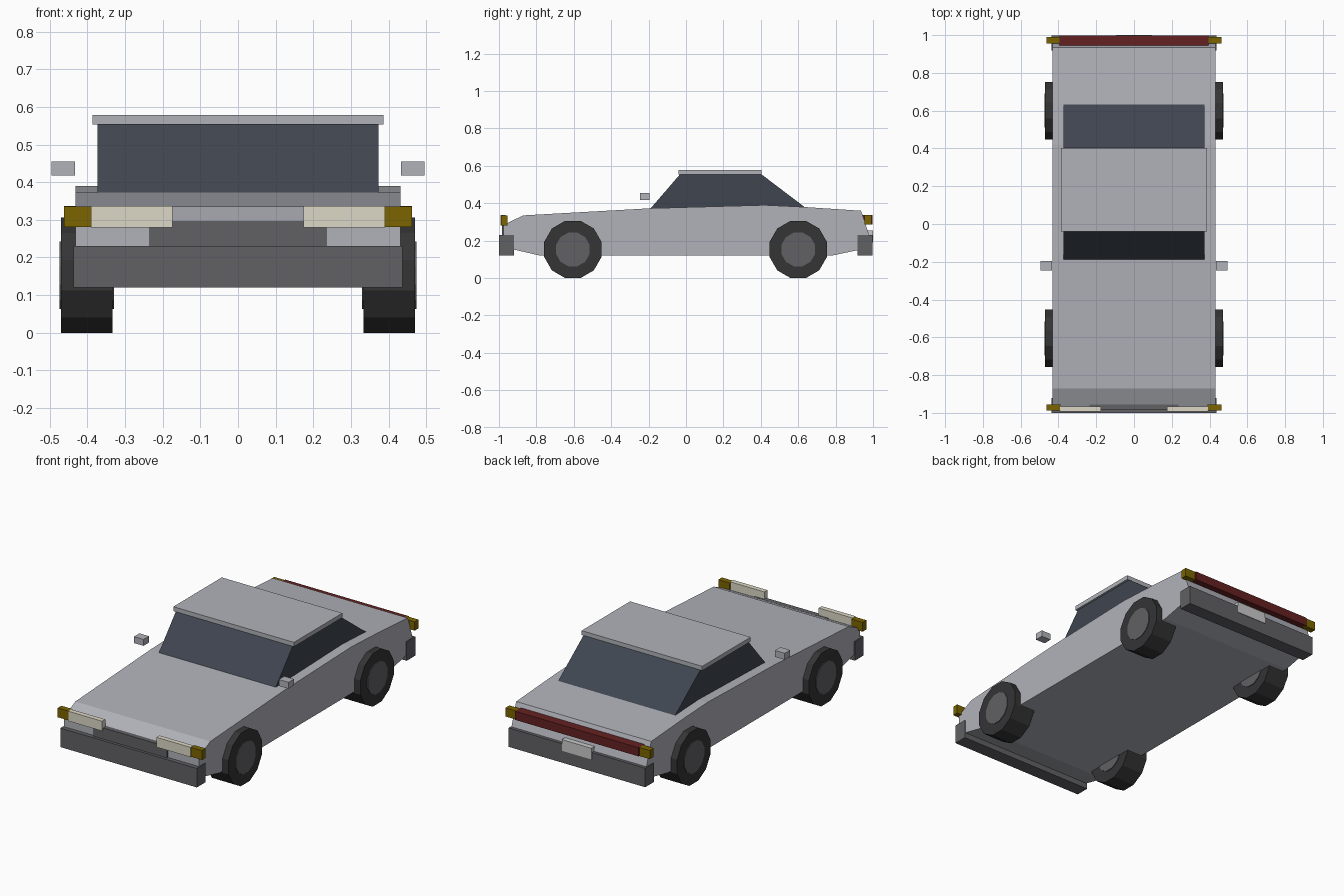
import bpy, bmesh, math
from mathutils import Matrix

if "Cube" in bpy.data.objects:
    bpy.data.objects.remove(bpy.data.objects["Cube"])


def material(name, rgb):
    m = bpy.data.materials.new(name)
    m.diffuse_color = (*rgb, 1)
    m.use_nodes = True
    m.node_tree.nodes["Principled BSDF"].inputs["Base Color"].default_value = m.diffuse_color
    return m


SILVER = material("silver", (0.44, 0.45, 0.49))
TRIM = material("dark_grey", (0.12, 0.12, 0.13))
RUBBER = material("rubber", (0.035, 0.035, 0.037))
GLASS = material("glass", (0.05, 0.06, 0.08))
CREAM = material("cream", (0.72, 0.69, 0.57))
AMBER = material("amber", (0.2, 0.13, 0.0))
RED = material("red", (0.13, 0.015, 0.015))
WHITE = material("white", (0.6, 0.6, 0.6))


def finish(name, bm, mat):
    bmesh.ops.recalc_face_normals(bm, faces=bm.faces)
    mesh = bpy.data.meshes.new(name)
    bm.to_mesh(mesh)
    bm.free()
    mesh.materials.append(mat)
    obj = bpy.data.objects.new(name, mesh)
    bpy.context.collection.objects.link(obj)
    return obj


def mirror_x(obj):
    mod = obj.modifiers.new("mirror", 'MIRROR')
    mod.use_mirror_merge = False


def box(name, x, y, z, mat, mirrored=False):
    bm = bmesh.new()
    size = [b - a for a, b in (x, y, z)]
    mid = [(a + b) / 2 for a, b in (x, y, z)]
    bmesh.ops.create_cube(bm, size=1, matrix=Matrix.Translation(mid) @ Matrix.Diagonal((*size, 1)))
    obj = finish(name, bm, mat)
    if mirrored:
        mirror_x(obj)


def extrude_profile(name, profile, half_width, mat):
    """Side profile of (y, z) points extruded across the car."""
    bm = bmesh.new()
    face = bm.faces.new([bm.verts.new((-half_width, y, z)) for y, z in profile])
    ext = bmesh.ops.extrude_face_region(bm, geom=[face])
    verts = [v for v in ext["geom"] if isinstance(v, bmesh.types.BMVert)]
    bmesh.ops.translate(bm, verts=verts, vec=(2 * half_width, 0, 0))
    return finish(name, bm, mat)


def disc(name, x0, x1, y, z, apothem, mat):
    """Twelve-sided cylinder along x, resting on a flat, mirrored to both sides."""
    bm = bmesh.new()
    r = apothem / math.cos(math.pi / 12)
    mat4 = (Matrix.Translation(((x0 + x1) / 2, y, z)) @ Matrix.Rotation(math.pi / 2, 4, 'Y')
            @ Matrix.Rotation(math.pi / 12, 4, 'Z'))
    bmesh.ops.create_cone(bm, cap_ends=True, segments=12, radius1=r, radius2=r,
                          depth=x1 - x0, matrix=mat4)
    mirror_x(finish(name, bm, mat))


# Body shell and glass cabin
extrude_profile("body", [(-0.78, 0.12), (-0.975, 0.165), (-0.975, 0.285), (-0.87, 0.335),
                         (-0.19, 0.373), (0.42, 0.39), (0.63, 0.38), (0.935, 0.36),
                         (0.945, 0.335), (0.98, 0.225), (0.97, 0.16), (0.78, 0.12)], 0.432, SILVER)
extrude_profile("cabin_glass", [(-0.2, 0.36), (-0.03, 0.557), (0.4, 0.557), (0.66, 0.36)], 0.374, GLASS)
box("roof", (-0.386, 0.386), (-0.04, 0.403), (0.554, 0.579), SILVER)
box("wing_mirror", (0.433, 0.495), (-0.245, -0.195), (0.418, 0.455), SILVER, True)

# Wheels
for label, y in (("front", -0.605), ("rear", 0.6)):
    disc(label + "_tyre", 0.334, 0.47, y, 0.153, 0.153, RUBBER)
    disc(label + "_hub", 0.33, 0.474, y, 0.153, 0.09, TRIM)

# Front end
box("front_bumper", (-0.437, 0.437), (-1.0, -0.92), (0.12, 0.23), TRIM)
box("grille", (-0.235, 0.235), (-0.984, -0.955), (0.22, 0.295), TRIM)
box("headlight", (0.174, 0.391), (-0.993, -0.965), (0.28, 0.337), CREAM, True)
box("front_indicator", (0.39, 0.462), (-0.988, -0.955), (0.281, 0.335), AMBER, True)

# Rear end
box("rear_bumper", (-0.437, 0.437), (0.918, 0.997), (0.12, 0.23), TRIM)
box("tail_light", (-0.395, 0.395), (0.935, 0.997), (0.287, 0.337), RED)
box("rear_indicator", (0.385, 0.462), (0.955, 0.991), (0.287, 0.337), AMBER, True)
box("number_plate", (-0.095, 0.095), (0.96, 1.0), (0.19, 0.255), WHITE)
